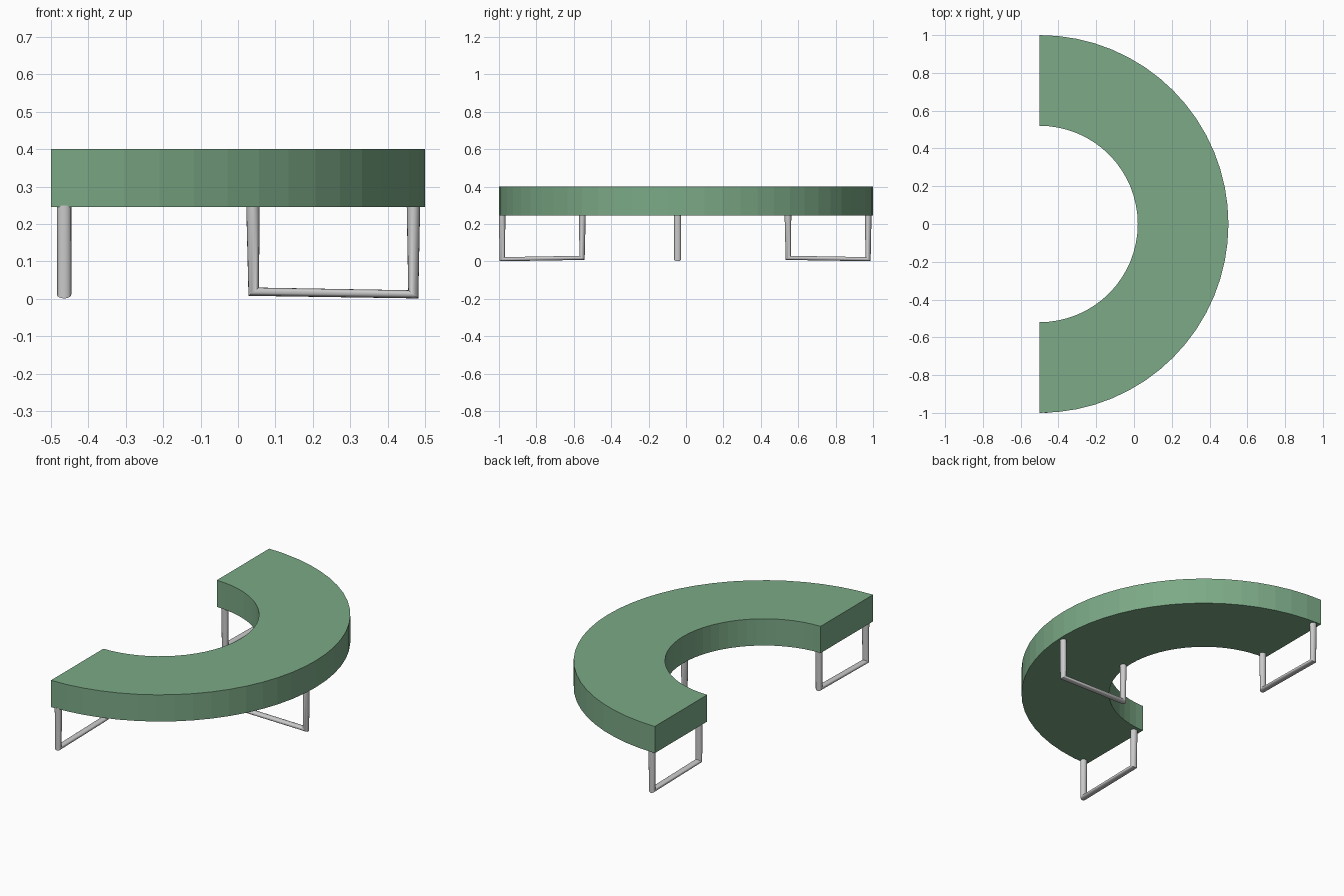
import bpy, bmesh
from math import sin, cos, pi, radians
from mathutils import Vector

if "Cube" in bpy.data.objects:
    bpy.data.objects.remove(bpy.data.objects["Cube"])


def add_object(name, bm):
    bmesh.ops.recalc_face_normals(bm, faces=bm.faces)
    mesh = bpy.data.meshes.new(name)
    bm.to_mesh(mesh)
    bm.free()
    obj = bpy.data.objects.new(name, mesh)
    bpy.context.collection.objects.link(obj)
    return obj


# Half-ring seat: a rectangular section stepped through 180 degrees
CENTRE_X, OUTER, INNER, BOTTOM, TOP, SEGMENTS = -0.5, 1.0, 0.52, 0.245, 0.4, 32
section = [(INNER, BOTTOM), (OUTER, BOTTOM), (OUTER, TOP), (INNER, TOP)]
bm = bmesh.new()
rings = []
for i in range(SEGMENTS + 1):
    a = -pi / 2 + pi * i / SEGMENTS
    rings.append([bm.verts.new((CENTRE_X + r * cos(a), r * sin(a), z)) for r, z in section])
for p, q in zip(rings, rings[1:]):
    for j in range(4):
        k = (j + 1) % 4
        bm.faces.new((p[j], p[k], q[k], q[j]))
bm.faces.new(rings[0])
bm.faces.new(rings[-1])
seat = add_object("seat", bm)
green = bpy.data.materials.new("green upholstery")
green.diffuse_color = (0.2, 0.4, 0.24, 1)
green.use_nodes = True
green.node_tree.nodes["Principled BSDF"].inputs["Base Color"].default_value = green.diffuse_color
seat.data.materials.append(green)

# U-shaped leg frame: outer and inner outlines in (radius, height)
OUTLINE = [(0.522, 0.25), (0.528, 0.008), (0.982, 0.001), (0.987, 0.25)]
INLINE = [(0.558, 0.25), (0.556, 0.030), (0.955, 0.023), (0.951, 0.25)]
SIDES, HALF_WIDTH = 16, 0.0195


def leg_frame(name, origin, direction):
    origin, along = Vector(origin), Vector(direction)
    across = Vector((-along.y, along.x, 0))
    bm = bmesh.new()
    rings = []
    for (r0, z0), (r1, z1) in zip(OUTLINE, INLINE):
        a = origin + along * r0 + Vector((0, 0, z0))
        b = origin + along * r1 + Vector((0, 0, z1))
        mid, half = (a + b) / 2, (a - b) / 2
        rings.append([bm.verts.new(mid + half * cos(t) + across * HALF_WIDTH * sin(t))
                      for t in (2 * pi * i / SIDES for i in range(SIDES))])
    for p, q in zip(rings, rings[1:]):
        for j in range(SIDES):
            k = (j + 1) % SIDES
            bm.faces.new((p[j], p[k], q[k], q[j]))
    bm.faces.new(rings[0])
    bm.faces.new(rings[-1])
    obj = add_object(name, bm)
    bpy.ops.object.select_all(action='DESELECT')
    bpy.context.view_layer.objects.active = obj
    obj.select_set(True)
    bpy.ops.object.shade_smooth_by_angle(angle=radians(35))


# One frame at each end and one at the middle of the arc
leg_frame("front_leg", (-0.465, -0.014, 0), (0, -1, 0))
leg_frame("back_leg", (-0.465, 0.005, 0), (0, 1, 0))
leg_frame("middle_leg", (-0.5, -0.045, 0), (1, 0, 0))
